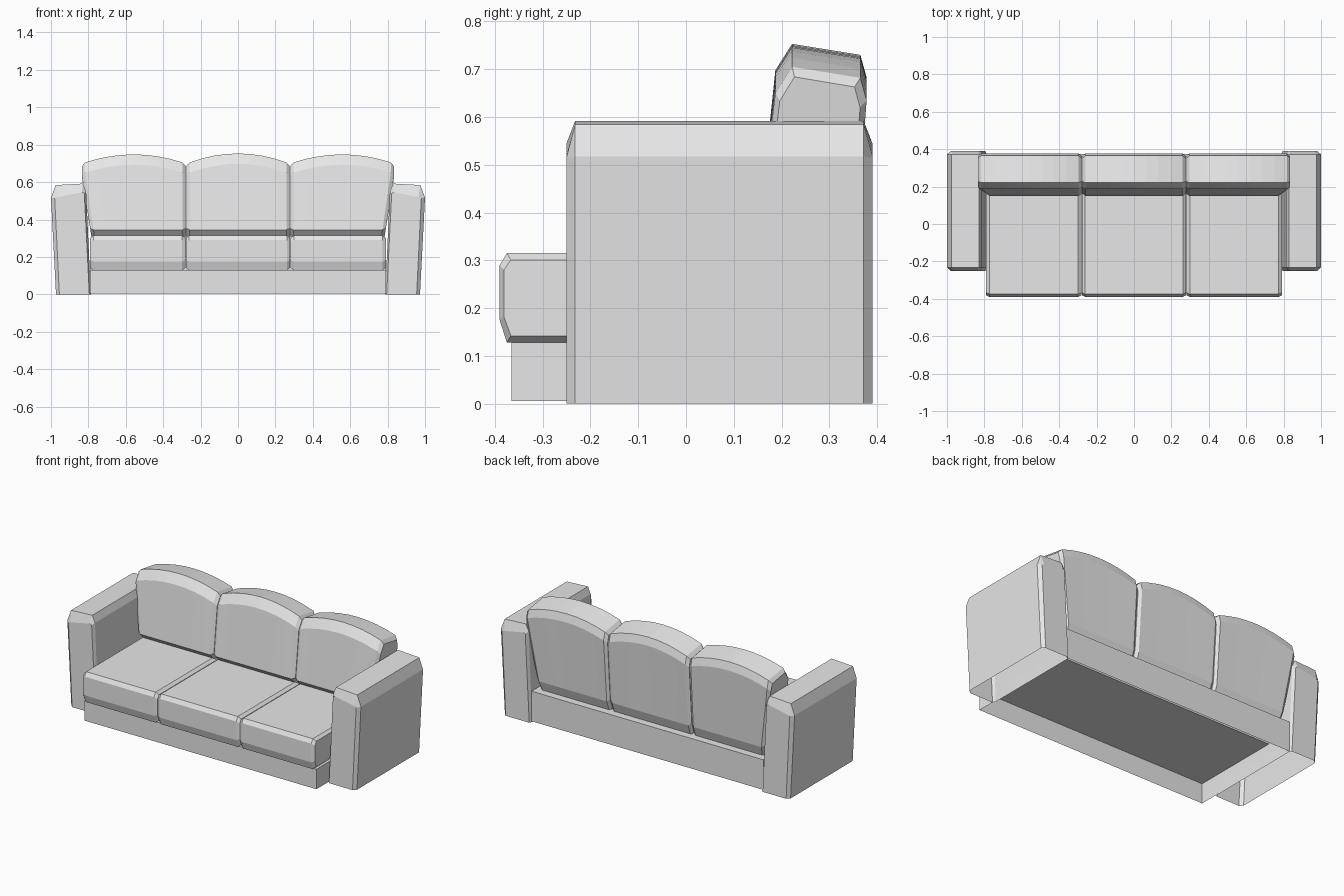
import bpy
import bmesh

if "Cube" in bpy.data.objects:
    bpy.data.objects.remove(bpy.data.objects["Cube"], do_unlink=True)

fabric = bpy.data.materials.new("grey_fabric")
fabric.use_nodes = True
GREY = (0.8, 0.8, 0.8, 1)
fabric.diffuse_color = GREY
fabric.node_tree.nodes["Principled BSDF"].inputs["Base Color"].default_value = GREY


def loft(name, rings, closed=True):
    """Skin a row of matching outlines and cap both ends."""
    bm = bmesh.new()
    rows = [[bm.verts.new(p) for p in ring] for ring in rings]
    n = len(rows[0])
    for a, b in zip(rows, rows[1:]):
        for i in range(n if closed else n - 1):
            j = (i + 1) % n
            bm.faces.new((a[i], a[j], b[j], b[i]))
    bm.faces.new(rows[0])
    bm.faces.new(rows[-1])
    bmesh.ops.recalc_face_normals(bm, faces=bm.faces)
    mesh = bpy.data.meshes.new(name)
    bm.to_mesh(mesh)
    bm.free()
    mesh.materials.append(fabric)
    obj = bpy.data.objects.new(name, mesh)
    bpy.context.collection.objects.link(obj)
    return obj


def shrink(profile, fy, fz):
    """Scale a (y, z) outline about the middle of its bounds."""
    ys, zs = zip(*profile)
    cy, cz = (min(ys) + max(ys)) / 2, (min(zs) + max(zs)) / 2
    return [(cy + (y - cy) * fy, cz + (z - cz) * fz) for y, z in profile]


# Base: low plinth with a raised ledge at the back, open underneath
base_profile = [(-0.365, 0.005), (-0.365, 0.128), (0.2, 0.128),
                (0.2, 0.19), (0.375, 0.19), (0.375, 0.005)]
loft("base", [[(x, y, z) for y, z in base_profile] for x in (-0.79, 0.79)], closed=False)

# Arms: leaning slabs with chamfered front, back and top, open underneath
arm_full = [(0.973, 0), (1.0, 0.517), (0.975, 0.584), (0.83, 0.592), (0.812, 0.55), (0.787, 0)]
arm_end = [(0.955, 0), (0.98, 0.515), (0.965, 0.52), (0.835, 0.545), (0.822, 0.54), (0.795, 0)]
for side, s in (("left", 1), ("right", -1)):
    stations = [(-0.25, arm_end), (-0.232, arm_full), (0.372, arm_full), (0.39, arm_end)]
    loft(side + "_arm", [[(s * x, y, z) for x, z in prof] for y, prof in stations], closed=False)


# Seat cushions
seat_profile = [(-0.375, 0.128), (-0.39, 0.175), (-0.39, 0.29),
                (-0.375, 0.315), (0.2, 0.315), (0.2, 0.128)]
seat_cap = shrink(seat_profile, 0.97, 0.85)
for name, x0, x1 in (("right", -0.79, -0.281), ("middle", -0.279, 0.279), ("left", 0.281, 0.79)):
    stations = [(x0, seat_cap), (x0 + 0.018, seat_profile),
                (x1 - 0.018, seat_profile), (x1, seat_cap)]
    loft(name + "_seat_cushion", [[(x, y, z) for y, z in prof] for x, prof in stations])


# Back cushions: arched tops, the outer two flaring outwards with height
def back_profile(rise):
    return [(0.2, 0.18), (0.19, 0.3), (0.15, 0.345), (0.187, 0.65 + rise),
            (0.222, 0.705 + rise), (0.365, 0.682 + rise), (0.378, 0.635 + rise),
            (0.35, 0.25), (0.325, 0.18)]


SEGMENTS = 8
for name, x0, x1, flare in (("right", -0.835, -0.279, -1), ("middle", -0.277, 0.277, 0),
                            ("left", 0.279, 0.835, 1)):
    cap = shrink(back_profile(0), 0.88, 0.92)
    stations = [(x0, cap)]
    for i in range(SEGMENTS + 1):
        u = 2 * i / SEGMENTS - 1
        x = (x0 + x1) / 2 + u * ((x1 - x0) / 2 - 0.018)
        stations.append((x, back_profile((0.048 if flare == 0 else 0.043) * (1 - u * u))))
    stations.append((x1, cap))
    rings = []
    for x, prof in stations:
        t = (x - x0) / (x1 - x0)
        weight = t if flare > 0 else 1 - t
        rings.append([(x + flare * weight * 0.16 * min(z - 0.63, 0), y, z) for y, z in prof])
    loft(name + "_back_cushion", rings)
